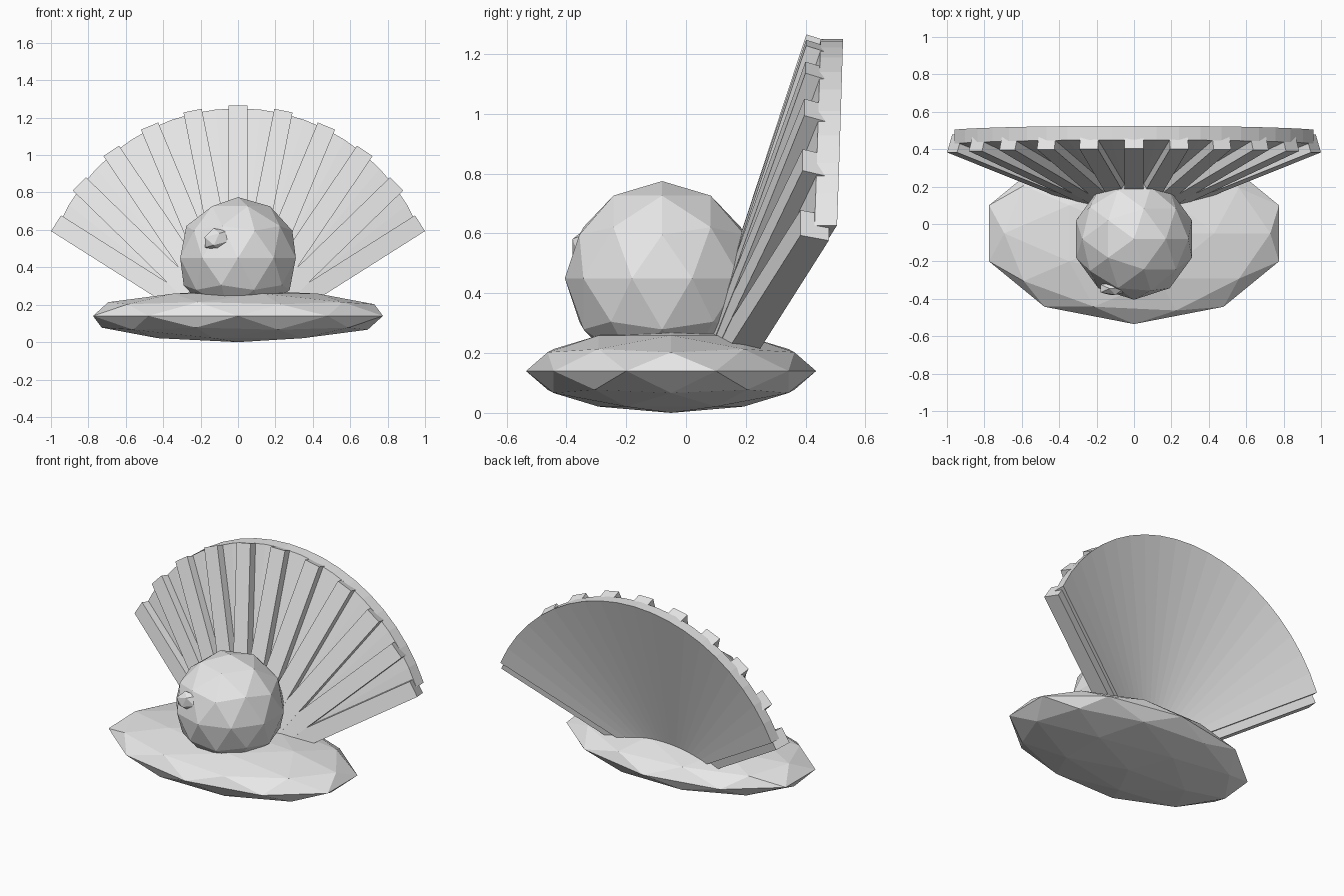
import bpy, bmesh
from math import sin, cos, radians
from mathutils import Vector, Matrix

cube = bpy.data.objects.get("Cube")
if cube:
    bpy.data.objects.remove(cube, do_unlink=True)

grey = bpy.data.materials.new("light_grey")
grey.use_nodes = True
grey.diffuse_color = (0.8, 0.8, 0.8, 1)
grey.node_tree.nodes["Principled BSDF"].inputs["Base Color"].default_value = (0.8, 0.8, 0.8, 1)

HINGE = Vector((0, 0.045, 0.02))
SPREAD = 66        # half opening of the fan in degrees
RIBS = 11


def finish(name, bm):
    bmesh.ops.recalc_face_normals(bm, faces=bm.faces)
    mesh = bpy.data.meshes.new(name)
    bm.to_mesh(mesh)
    bm.free()
    mesh.materials.append(grey)
    obj = bpy.data.objects.new(name, mesh)
    bpy.context.collection.objects.link(obj)
    return obj


def faceted_ball(name, centre, scale, levels, turn=0):
    bm = bmesh.new()
    bmesh.ops.create_icosphere(bm, subdivisions=levels, radius=1)
    matrix = Matrix.Translation(centre) @ Matrix.Rotation(radians(turn), 4, "Y") @ Matrix.Diagonal((*scale, 1))
    bmesh.ops.transform(bm, matrix=matrix, verts=bm.verts)
    return finish(name, bm)


def rim(t):
    """Point on the fan's outer arc, t from -1 to 1."""
    a = radians(SPREAD * t)
    return Vector((1.05 * sin(a), 0.45 - 0.02 * t * t, 0.2 + 1.05 * cos(a)))


# Lower shell, pearl and the highlight on it
faceted_ball("lower_shell", (0, -0.05, 0.14), (0.815, 0.485, 0.14), 2)
faceted_ball("pearl", (0, -0.08, 0.45), (0.325, 0.325, 0.325), 2)
faceted_ball("pearl_highlight", (-0.115, -0.345, 0.55), (0.08, 0.04, 0.06), 1, -15)

# Upper shell: a shallow conical fan with thickness
bm = bmesh.new()
segments = 2 * (RIBS - 1)
rows = []
for i in range(segments + 1):
    outer = rim(2 * i / segments - 1)
    inner = HINGE.lerp(outer, 0.08)
    back = Vector((0, 0.075, 0))
    rows.append([bm.verts.new(p) for p in (inner, outer, outer + back, inner + back)])
for a, b in zip(rows, rows[1:]):
    for k in range(4):
        n = (k + 1) % 4
        bm.faces.new((a[k], a[n], b[n], b[k]))
bm.faces.new(rows[0])
bm.faces.new(rows[-1])
finish("upper_shell", bm)

# Square ribs radiating over the front of the upper shell
for i in range(RIBS):
    tip = rim(2 * i / (RIBS - 1) - 1)
    root = HINGE.lerp(tip, 0.14)
    axis = (tip - root).normalized()
    side = axis.cross(Vector((0, 1, 0))).normalized()
    depth = side.cross(axis)
    basis = Matrix((side * 0.1, depth * 0.1, axis * (tip - root).length)).transposed().to_4x4()
    bm = bmesh.new()
    bmesh.ops.create_cube(bm, size=1)
    bmesh.ops.transform(bm, matrix=Matrix.Translation((tip + root) / 2) @ basis, verts=bm.verts)
    finish(f"shell_rib_{i + 1}", bm)
